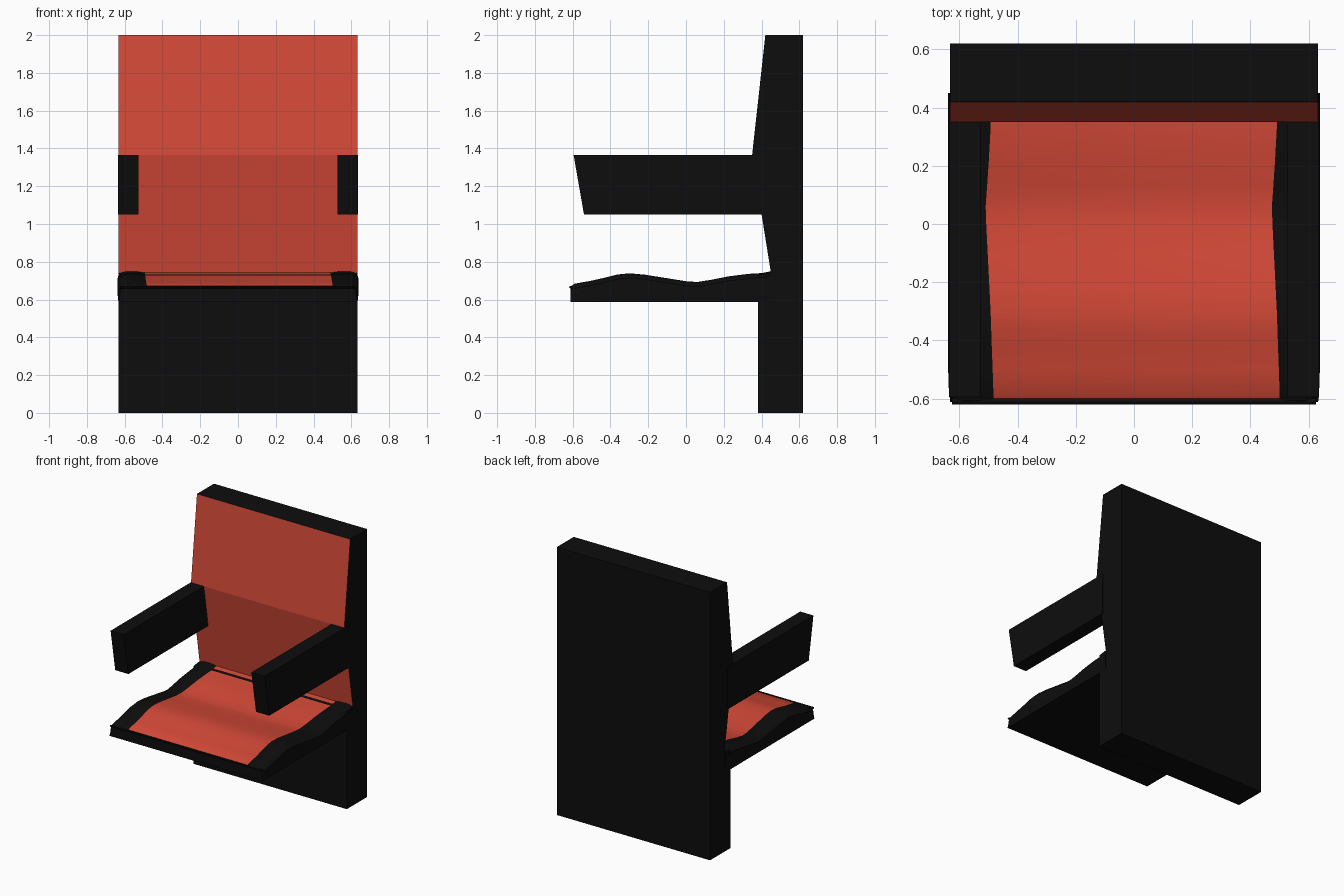
import bpy, bmesh

if "Cube" in bpy.data.objects:
    bpy.data.objects.remove(bpy.data.objects["Cube"])


def material(name, rgb):
    m = bpy.data.materials.new(name)
    m.diffuse_color = (*rgb, 1)
    m.use_nodes = True
    m.node_tree.nodes["Principled BSDF"].inputs["Base Color"].default_value = m.diffuse_color
    return m


BLACK = material("black", (0.004, 0.004, 0.004))
RED = material("red", (0.65, 0.066, 0.038))


def loft(name, rings, red_sides=(), smooth=False):
    """Skin equal-length closed rings, cap the ends, paint chosen side strips red."""
    bm = bmesh.new()
    vs = [[bm.verts.new(p) for p in r] for r in rings]
    n = len(rings[0])
    for a, b in zip(vs, vs[1:]):
        for i in range(n):
            j = (i + 1) % n
            f = bm.faces.new((a[i], a[j], b[j], b[i]))
            f.material_index = int(i in red_sides)
    bm.faces.new(vs[0])
    bm.faces.new(vs[-1])
    bmesh.ops.recalc_face_normals(bm, faces=bm.faces)
    me = bpy.data.meshes.new(name)
    bm.to_mesh(me)
    bm.free()
    me.materials.append(BLACK)
    me.materials.append(RED)
    ob = bpy.data.objects.new(name, me)
    bpy.context.collection.objects.link(ob)
    if smooth:
        bpy.context.view_layer.objects.active = ob
        ob.select_set(True)
        bpy.ops.object.shade_smooth_by_angle(angle=0.6)
        ob.select_set(False)
    return ob


def extrude_x(name, profile, x0, x1, red_sides=()):
    return loft(name, [[(x, y, z) for y, z in profile] for x in (x0, x1)], red_sides)


# Backrest with pedestal, red on the two front cushion faces
back = [(0.38, 0), (0.62, 0), (0.62, 2), (0.42, 2), (0.35, 1.365),
        (0.45, 0.74), (0.38, 0.73)]
extrude_x("backrest", back, -0.633, 0.633, red_sides=(3, 4))

# Armrests
arm = [(-0.54, 1.05), (0.42, 1.05), (0.42, 1.365), (-0.595, 1.365)]
for side, s in (("left", -1), ("right", 1)):
    extrude_x("armrest_" + side, arm, s * 0.527, s * 0.636)

# Wavy seat: stations of (y, top height, sideways drift of the red panel, corner inset)
stations = [(-0.612, 0.668, 0.01, 0.012), (-0.59, 0.684, 0.01, 0.003),
            (-0.5, 0.7, 0.007, 0), (-0.42, 0.718, 0.004, 0),
            (-0.36, 0.733, 0.002, 0), (-0.3, 0.739, 0, 0), (-0.22, 0.732, -0.004, 0),
            (-0.1, 0.713, -0.01, 0), (0, 0.697, -0.015, 0), (0.06, 0.693, -0.017, 0),
            (0.13, 0.704, -0.012, 0), (0.22, 0.722, -0.006, 0), (0.33, 0.736, 0, 0),
            (0.4, 0.74, 0, 0), (0.45, 0.75, 0, 0)]
rings = []
for y, z, d, c in stations:
    half = [(0.633, 0.588), (0.639 - c, z - 0.055), (0.635 - c, z - 0.025),
            (0.615 - c, z - 0.006), (0.585, z), (0.535, z - 0.001), (0.491, z - 0.008)]
    right = [(x, y, h) for x, h in half]
    left = [(-x, y, h) for x, h in reversed(half)]
    right[-1] = (0.491 + d, y, z - 0.008)
    left[0] = (-0.493 + d, y, z - 0.008)
    rings.append(right + left)
loft("seat", rings, red_sides=(6,), smooth=True)

# Rounded lip along the seat's front edge
lip = [(-0.60, 0.655), (-0.615, 0.66), (-0.62, 0.668), (-0.612, 0.672), (-0.60, 0.668)]
extrude_x("seat_lip", lip, -0.625, 0.625)
